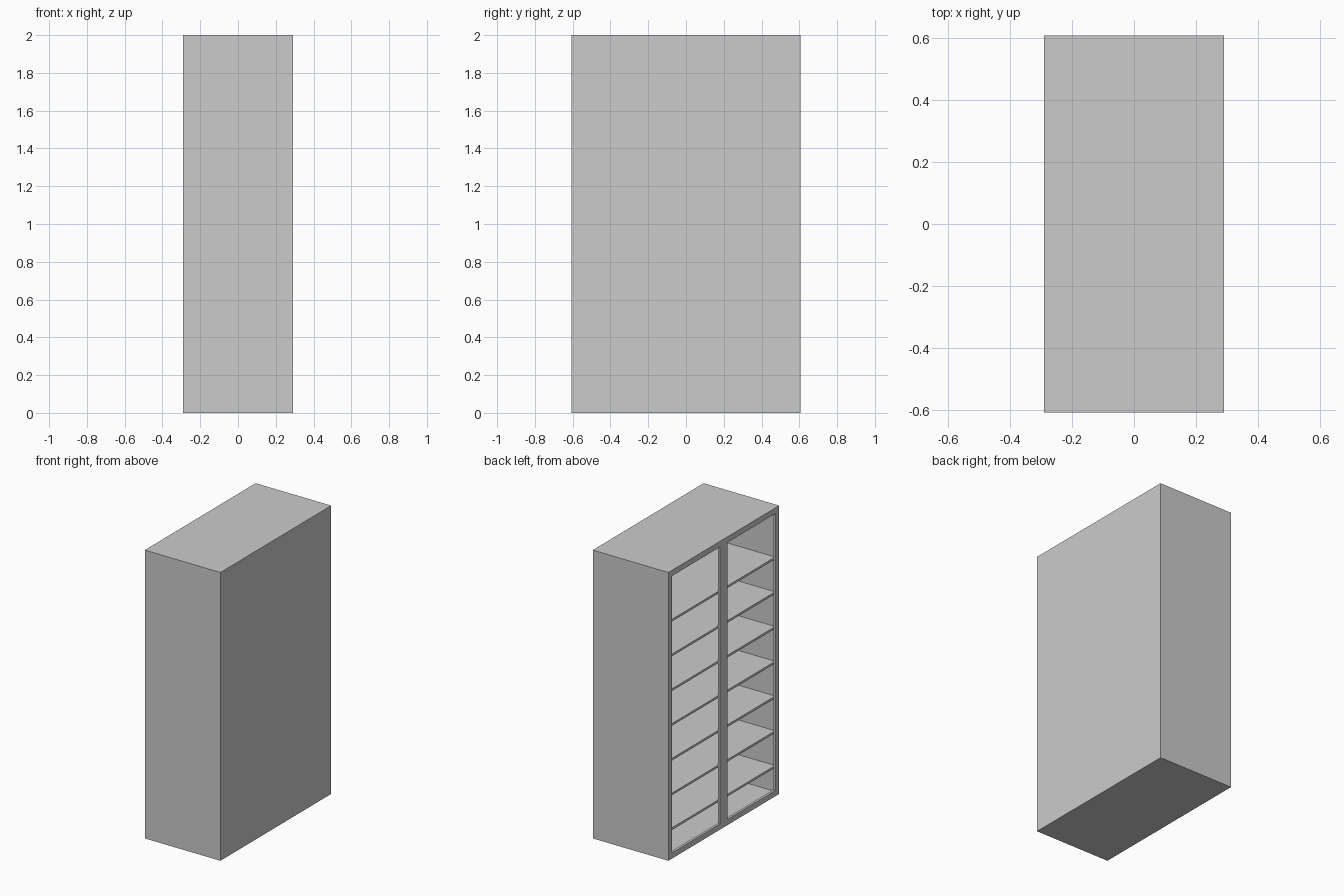
import bpy, bmesh

if "Cube" in bpy.data.objects:
    bpy.data.objects.remove(bpy.data.objects["Cube"])

W, D, H = 0.58, 1.214, 2.0      # overall x, y, z
PANEL = 0.02                    # carcass wall thickness
LIP = 0.017                     # depth of the face frame on the open (-x) side
FRAME = 0.04                    # visible frame width
MID = 0.08                      # centre stile width


def box(name, x0, x1, y0, y1, z0, z1):
    bm = bmesh.new()
    bmesh.ops.create_cube(bm, size=1)
    for v in bm.verts:
        v.co.x = x1 if v.co.x > 0 else x0
        v.co.y = y1 if v.co.y > 0 else y0
        v.co.z = z1 if v.co.z > 0 else z0
    me = bpy.data.meshes.new(name)
    bm.to_mesh(me)
    bm.free()
    ob = bpy.data.objects.new(name, me)
    bpy.context.collection.objects.link(ob)
    return ob


def cut(target, cutter):
    m = target.modifiers.new("cut", 'BOOLEAN')
    m.operation = 'DIFFERENCE'
    m.solver = 'EXACT'
    m.object = cutter
    bpy.context.view_layer.objects.active = target
    bpy.ops.object.modifier_apply(modifier=m.name)
    bpy.data.objects.remove(cutter)


# Cabinet body: solid block, hollowed behind the face frame
body = box("cabinet_body", -W/2, W/2, -D/2, D/2, 0, H)
inner = (-W/2 + LIP, W/2 - PANEL, -D/2 + PANEL, D/2 - PANEL)
cut(body, box("cavity", *inner, PANEL, H - PANEL))

# Two tall openings with a centre stile between them
for s in (-1, 1):
    y0, y1 = sorted((s * MID/2, s * (D/2 - FRAME)))
    cut(body, box("opening", -W/2 - 0.1, -W/2 + LIP + 0.05, y0, y1, FRAME, H - FRAME))

# Full-width shelves
for i in range(7):
    top = 0.20 + 0.241 * i
    box(f"shelf_{i + 1}", *inner, top - 0.015, top)
